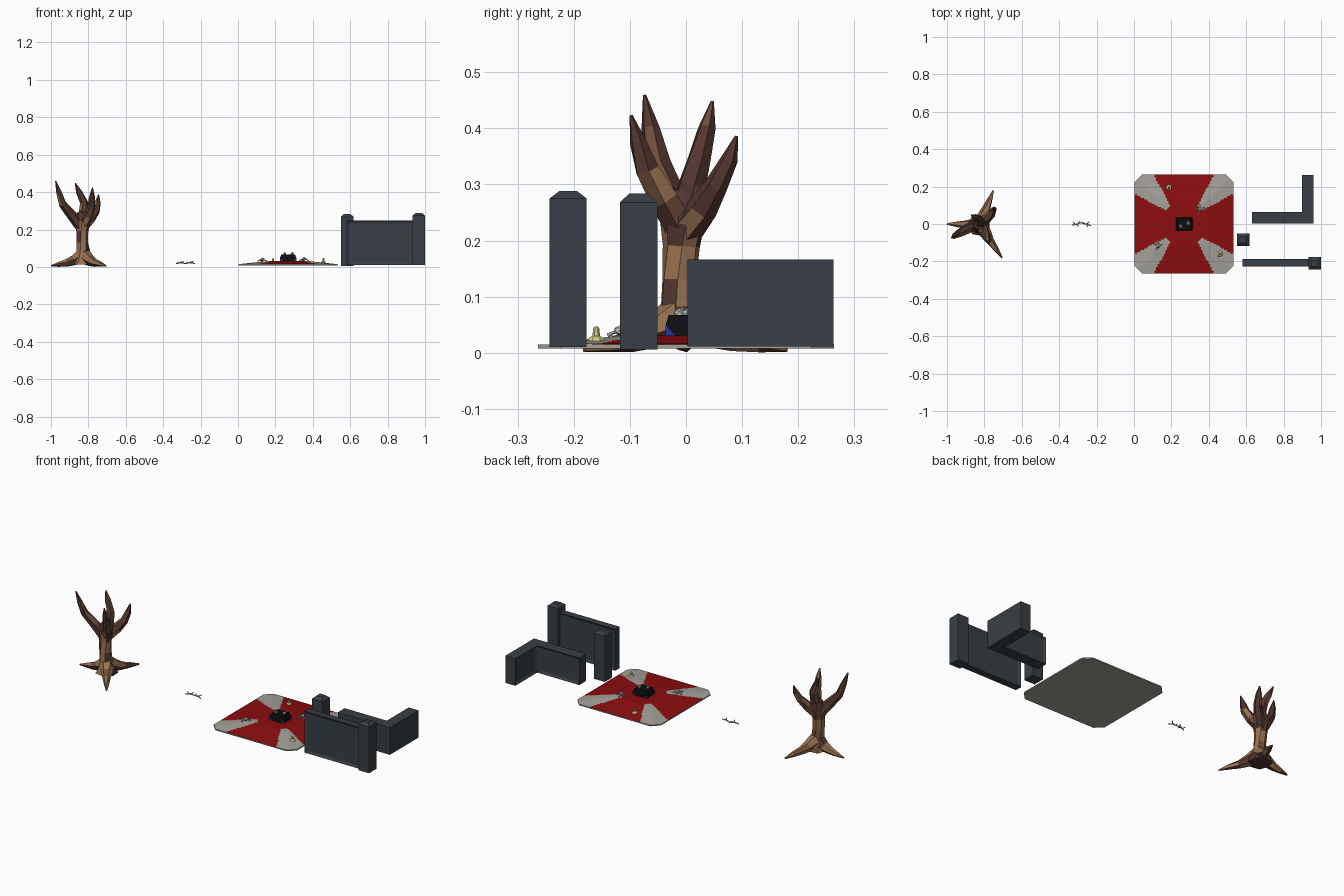
import bpy, bmesh, math, random
from mathutils import Vector, Matrix

if "Cube" in bpy.data.objects:
    bpy.data.objects.remove(bpy.data.objects["Cube"])

random.seed(4)


def mat(name, r, g, b):
    m = bpy.data.materials.new(name)
    m.diffuse_color = [((c / 255 + 0.055) / 1.055) ** 2.4 for c in (r, g, b)] + [1]
    m.use_nodes = True
    m.node_tree.nodes["Principled BSDF"].inputs["Base Color"].default_value = m.diffuse_color
    return m


STONE = mat("dark_stone", 57, 63, 70)
GREY = mat("pale_stone", 163, 161, 152)
RED = mat("deep_red", 140, 13, 15)
BLACK = mat("black", 14, 14, 18)
BLUE = mat("blue", 30, 55, 150)
WAX = mat("candle_wax", 205, 205, 135)
BONE = mat("bone_white", 190, 190, 188)
BARK = [mat("dark_bark", 84, 54, 47), mat("mid_bark", 112, 78, 58), mat("tan_wood", 152, 114, 80)]


def finish(bm, name, *mats):
    bmesh.ops.recalc_face_normals(bm, faces=bm.faces)
    me = bpy.data.meshes.new(name)
    bm.to_mesh(me)
    bm.free()
    for m in mats:
        me.materials.append(m)
    ob = bpy.data.objects.new(name, me)
    bpy.context.collection.objects.link(ob)
    return ob


def loft(bm, rings):
    """Skin a list of point rings and cap both ends."""
    vs = [[bm.verts.new(p) for p in r] for r in rings]
    n = len(vs[0])
    for a, b in zip(vs, vs[1:]):
        for i in range(n):
            bm.faces.new((a[i], a[(i + 1) % n], b[(i + 1) % n], b[i]))
    bm.faces.new(vs[0][::-1])
    bm.faces.new(vs[-1])


def tube(bm, pts, radii, sides=6, twist=0.0, wobble=0.0):
    pts = [Vector(p) for p in pts]
    rings = []
    for i, (p, r) in enumerate(zip(pts, radii)):
        d = (pts[min(i + 1, len(pts) - 1)] - pts[max(i - 1, 0)]).normalized()
        ref = Vector((0, 0, 1)) if abs(d.z) < 0.6 else Vector((0, 1, 0))
        s = d.cross(ref).normalized()
        t = d.cross(s)
        ring = []
        for k in range(sides):
            a = math.tau * k / sides + twist * i
            q = r * (1 + random.uniform(-wobble, wobble))
            ring.append(p + (s * math.cos(a) + t * math.sin(a)) * q)
        rings.append(ring)
    loft(bm, rings)


def rect(x0, x1, y0, y1, z):
    return [(x0, y0, z), (x1, y0, z), (x1, y1, z), (x0, y1, z)]


def panel(bm, normal, thickness=0.018, depth=0.007, limit=lambda c: True):
    """Sink a framed panel into the faces looking along a direction."""
    bm.normal_update()
    fs = [f for f in bm.faces if f.normal.dot(Vector(normal)) > 0.9 and limit(f.calc_center_median())]
    bmesh.ops.inset_individual(bm, faces=fs, thickness=thickness, depth=-depth)


# pillars with chamfered caps
def pillar(name, x0, x1, y0, y1, z0, z1, z2):
    bm, c = bmesh.new(), 0.017
    loft(bm, [rect(x0, x1, y0, y1, z0), rect(x0, x1, y0, y1, z1),
              rect(x0 + c, x1 - c, y0 + c, y1 - c, z2)])
    finish(bm, name, STONE)


pillar("gate_pillar_outer", 0.933, 1.0, -0.243, -0.177, 0.010, 0.275, 0.288)
pillar("gate_pillar_inner", 0.55, 0.617, -0.118, -0.051, 0.006, 0.268, 0.284)

# tall wall, panelled on both faces
bm = bmesh.new()
loft(bm, [rect(0.58, 0.945, -0.227, -0.188, 0.010), rect(0.58, 0.945, -0.227, -0.188, 0.247)])
bmesh.ops.recalc_face_normals(bm, faces=bm.faces)
panel(bm, (0, -1, 0))
panel(bm, (0, 1, 0))
finish(bm, "tall_wall", STONE)

# low corner wall, panelled on the inner faces
bm = bmesh.new()
ell = [(0.63, 0.003), (0.96, 0.003), (0.96, 0.263), (0.897, 0.263), (0.897, 0.065), (0.63, 0.065)]
loft(bm, [[(x, y, z) for x, y in ell] for z in (0.011, 0.166)])
bmesh.ops.recalc_face_normals(bm, faces=bm.faces)
panel(bm, (-1, 0, 0), limit=lambda c: c.x > 0.8)
panel(bm, (0, 1, 0), limit=lambda c: c.y < 0.1)
finish(bm, "corner_wall", STONE)

# platform slab
CX, H, CH = 0.267, 0.264, 0.04
octo = [(H, CH - H), (H, H - CH), (H - CH, H), (CH - H, H),
        (-H, H - CH), (-H, CH - H), (CH - H, -H), (H - CH, -H)]
bm = bmesh.new()
loft(bm, [[(CX + x, y, z) for x, y in octo] for z in (0.008, 0.0145)])
finish(bm, "platform_slab", GREY)


# raised platform top: red with grey lobes running in from the corners
def top_z(u, v):
    m = max(abs(u), abs(v))
    return 0.0152 + 0.016 * min(1, max(0, (0.26 - m) / 0.15))


bm = bmesh.new()
bmesh.ops.create_grid(bm, x_segments=64, y_segments=64, size=H)
for sx in (-1, 1):
    for sy in (-1, 1):
        bmesh.ops.bisect_plane(bm, geom=bm.verts[:] + bm.edges[:] + bm.faces[:],
                               plane_co=(sx * (H - CH), sy * H, 0), plane_no=(sx, sy, 0), clear_outer=True)
for f in bm.faces:
    c = f.calc_center_median()
    a, b = (abs(c.x) + abs(c.y)) / 1.414, abs(abs(c.x) - abs(c.y)) / 1.414
    f.material_index = 1 if a > 0.12 and b < 0.018 + 0.3 * (a - 0.12) else 0
for v in bm.verts:
    v.co = (v.co.x + CX, v.co.y, top_z(v.co.x, v.co.y))
finish(bm, "platform_top", RED, GREY)

# altar block with blue corner triangles
bm = bmesh.new()
loft(bm, [rect(0.224, 0.312, -0.036, 0.036, 0.029), rect(0.224, 0.312, -0.036, 0.036, 0.05),
          rect(0.232, 0.304, -0.031, 0.031, 0.067)])
finish(bm, "altar_block", BLACK)
bm = bmesh.new()
for sx in (-1, 1):
    for sy in (-1, 1):
        ex, ey = 0.268 + sx * 0.0447, sy * 0.0367
        for tri in ([(ex, ey, 0.03), (ex, ey, 0.05), (ex - sx * 0.02, ey, 0.03)],
                    [(ex, ey, 0.03), (ex, ey, 0.05), (ex, ey - sy * 0.018, 0.03)]):
            bm.faces.new([bm.verts.new(p) for p in tri])
finish(bm, "altar_trim", BLUE)


# skulls and loose bones
def skull(bm, x, y, z, r):
    res = bmesh.ops.create_icosphere(bm, subdivisions=1, radius=r)
    bmesh.ops.transform(bm, verts=res["verts"], matrix=Matrix.Translation((x, y, z)) @ Matrix.Diagonal((1, 1.2, 0.9, 1)))


bm = bmesh.new()
skull(bm, 0.25, -0.012, 0.071, 0.009)
skull(bm, 0.29, 0.004, 0.071, 0.010)
finish(bm, "altar_skulls", BONE)


def bone_pile(name, x, y):
    z = top_z(x - CX, y)
    bm = bmesh.new()
    skull(bm, x, y, z + 0.011, 0.012)
    for a in (0.4, 1.7, 2.9, 4.3):
        c, s = math.cos(a), math.sin(a)
        tube(bm, [(x, y, z + 0.012), (x + 0.015 * c, y + 0.015 * s, z + 0.008),
                  (x + 0.026 * c, y + 0.026 * s, z + 0.003)], [0.004, 0.003, 0.004], 5)
    finish(bm, name, BONE)


bone_pile("bone_pile_front", 0.13, -0.115)
bone_pile("bone_pile_back", 0.353, 0.08)

# candles in melted wax
for name, x, y in (("candle_front", 0.457, -0.16), ("candle_back", 0.187, 0.195)):
    z = top_z(x - CX, y)
    bm = bmesh.new()
    tube(bm, [(x, y, z + h) for h in (-0.002, 0.004, 0.007, 0.021, 0.024)],
         [0.017, 0.013, 0.007, 0.0055, 0.003], 7)
    finish(bm, name, WAX)

# scattered forked bones between tree and platform
bm = bmesh.new()
for x, s in ((-0.305, 1), (-0.255, -1)):
    tube(bm, [(x - 0.025, -0.006 * s, 0.018), (x, 0, 0.024), (x + 0.024, 0.008 * s, 0.018)], [0.003, 0.004, 0.003], 5)
    tube(bm, [(x, 0, 0.024), (x + 0.008, -0.016, 0.028)], [0.004, 0.002], 5)
    tube(bm, [(x + 0.002, 0, 0.022), (x + 0.016, 0.014, 0.03)], [0.004, 0.002], 5)
    tube(bm, [(x - 0.012, 0, 0.021), (x - 0.02, 0.012, 0.027)], [0.003, 0.002], 5)
finish(bm, "loose_bones", BONE)


# dead tree: trunk, roots and branches, bark worn to tan lower down
def bark(bm, name):
    bmesh.ops.recalc_face_normals(bm, faces=bm.faces)
    for f in bm.faces:
        z = f.calc_center_median().z
        bare = 0.12 if z > 0.24 else 0.6 if f.normal.z > -0.3 else 0.1
        pick = random.random()
        f.material_index = 2 if pick < bare else 1 if pick < bare + 0.2 else 0
    finish(bm, name, *BARK)


bm = bmesh.new()
tube(bm, [(-0.825, -0.005, 0.012), (-0.825, -0.005, 0.04), (-0.828, -0.01, 0.08), (-0.832, -0.012, 0.13),
          (-0.832, -0.008, 0.19), (-0.832, -0.005, 0.24), (-0.83, 0, 0.29)],
     [0.062, 0.05, 0.036, 0.031, 0.033, 0.043, 0.03], 7, 0.12, 0.08)
bark(bm, "tree_trunk")

branches = [
    [(-0.84, -0.005, 0.215), (-0.89, -0.025, 0.275), (-0.937, -0.05, 0.335), (-0.958, -0.063, 0.40), (-0.975, -0.074, 0.459)],
    [(-0.83, 0.0, 0.24), (-0.822, 0.012, 0.30), (-0.825, 0.025, 0.345), (-0.85, 0.037, 0.40), (-0.87, 0.047, 0.448)],
    [(-0.825, -0.01, 0.23), (-0.80, -0.04, 0.275), (-0.785, -0.07, 0.325), (-0.782, -0.085, 0.375), (-0.778, -0.098, 0.423)],
    [(-0.825, 0.0, 0.22), (-0.79, 0.03, 0.26), (-0.76, 0.055, 0.30), (-0.75, 0.078, 0.345), (-0.745, 0.09, 0.386)]]
for i, pts in enumerate(branches):
    bm = bmesh.new()
    tube(bm, pts, [0.032, 0.027, 0.022, 0.016, 0.003], 6, 0.1, 0.1)
    bark(bm, f"tree_branch_{i + 1}")

for i, (x, y) in enumerate([(-1.0, 0.0), (-0.705, -0.182), (-0.752, 0.18)]):
    bm = bmesh.new()
    o, e = Vector((-0.825, -0.005, 0)), Vector((x, y, 0))
    tube(bm, [o.lerp(e, t) + Vector((0, 0, z)) for t, z in ((0.05, 0.065), (0.28, 0.036), (0.5, 0.022), (0.75, 0.014), (1, 0.005))],
         [0.036, 0.031, 0.021, 0.014, 0.004], 6, 0.1, 0.06)
    bark(bm, f"tree_root_{i + 1}")
